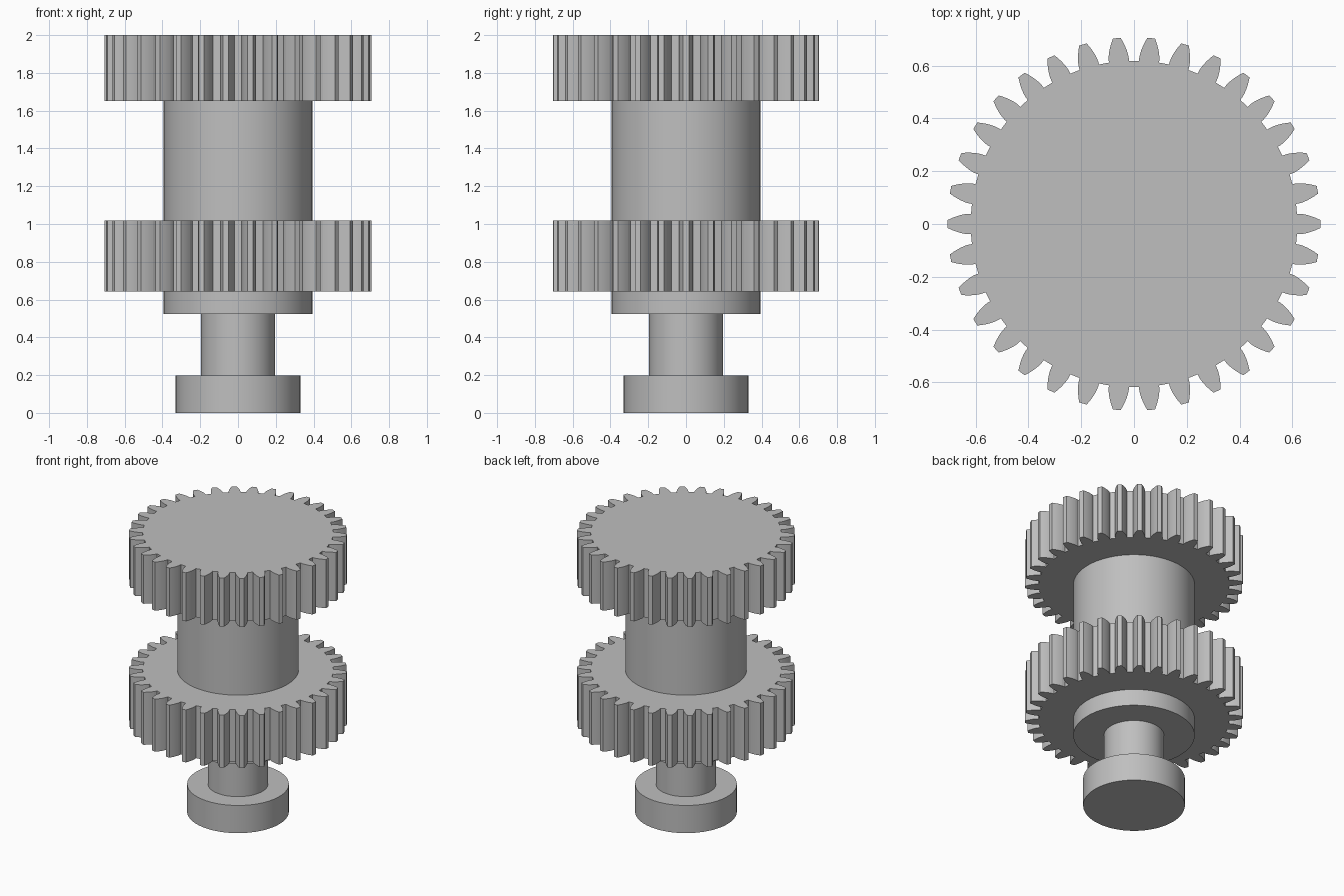
import bpy, bmesh, math

cube = bpy.data.objects.get("Cube")
if cube:
    bpy.data.objects.remove(cube, do_unlink=True)

steel = bpy.data.materials.new("grey_steel")
steel.use_nodes = True
GREY = (0.52, 0.52, 0.52, 1)
steel.diffuse_color = GREY
steel.node_tree.nodes["Principled BSDF"].inputs["Base Color"].default_value = GREY


def prism(name, outline, z0, z1, angle):
    """Extrude a closed outline from z0 to z1, smoothing only shallow edges."""
    bm = bmesh.new()
    face = bm.faces.new([bm.verts.new((x, y, z0)) for x, y in outline])
    top = bmesh.ops.extrude_face_region(bm, geom=[face], use_keep_orig=True)
    moved = [v for v in top["geom"] if isinstance(v, bmesh.types.BMVert)]
    bmesh.ops.translate(bm, verts=moved, vec=(0, 0, z1 - z0))
    bmesh.ops.recalc_face_normals(bm, faces=bm.faces[:])
    mesh = bpy.data.meshes.new(name)
    bm.to_mesh(mesh)
    bm.free()
    mesh.materials.append(steel)
    obj = bpy.data.objects.new(name, mesh)
    bpy.context.collection.objects.link(obj)
    bpy.ops.object.select_all(action='DESELECT')
    obj.select_set(True)
    bpy.context.view_layer.objects.active = obj
    bpy.ops.object.shade_smooth_by_angle(angle=math.radians(angle))
    return obj


def polar(r, a):
    return r * math.cos(a), r * math.sin(a)


def circle(radius, sides=96):
    return [polar(radius, math.tau * i / sides) for i in range(sides)]


def involute_gear(teeth, tip, steps=5):
    """Standard spur gear outline with 20 degree involute flanks."""
    module = 2 * tip / (teeth + 2)
    pitch = module * teeth / 2
    root = pitch - 1.25 * module
    pressure = math.radians(20)
    base = pitch * math.cos(pressure)

    def half_angle(r):
        a = math.acos(min(1, base / r))
        return math.pi / (2 * teeth) + math.tan(pressure) - pressure - math.tan(a) + a

    radii = [base + (tip - base) * i / steps for i in range(steps + 1)]
    flank = [(root, half_angle(base))] + [(r, half_angle(r)) for r in radii]
    outline = []
    for t in range(teeth):
        mid = math.tau * t / teeth
        outline += [polar(r, mid - h) for r, h in flank]
        outline += [polar(r, mid + h) for r, h in reversed(flank)]
    return outline


# Stepped shaft, from the foot upward
for name, radius, z0, z1 in (
    ("foot_flange", 0.33, 0, 0.198),
    ("shaft_neck", 0.195, 0.198, 0.524),
    ("lower_collar", 0.394, 0.524, 0.642),
    ("gear_spacer", 0.394, 1.018, 1.652),
):
    prism(name, circle(radius), z0, z1, 30)

# Matching pair of spur gears
teeth_outline = involute_gear(34, 0.707)
prism("lower_gear", teeth_outline, 0.642, 1.018, 5)
prism("upper_gear", teeth_outline, 1.652, 2, 5)
